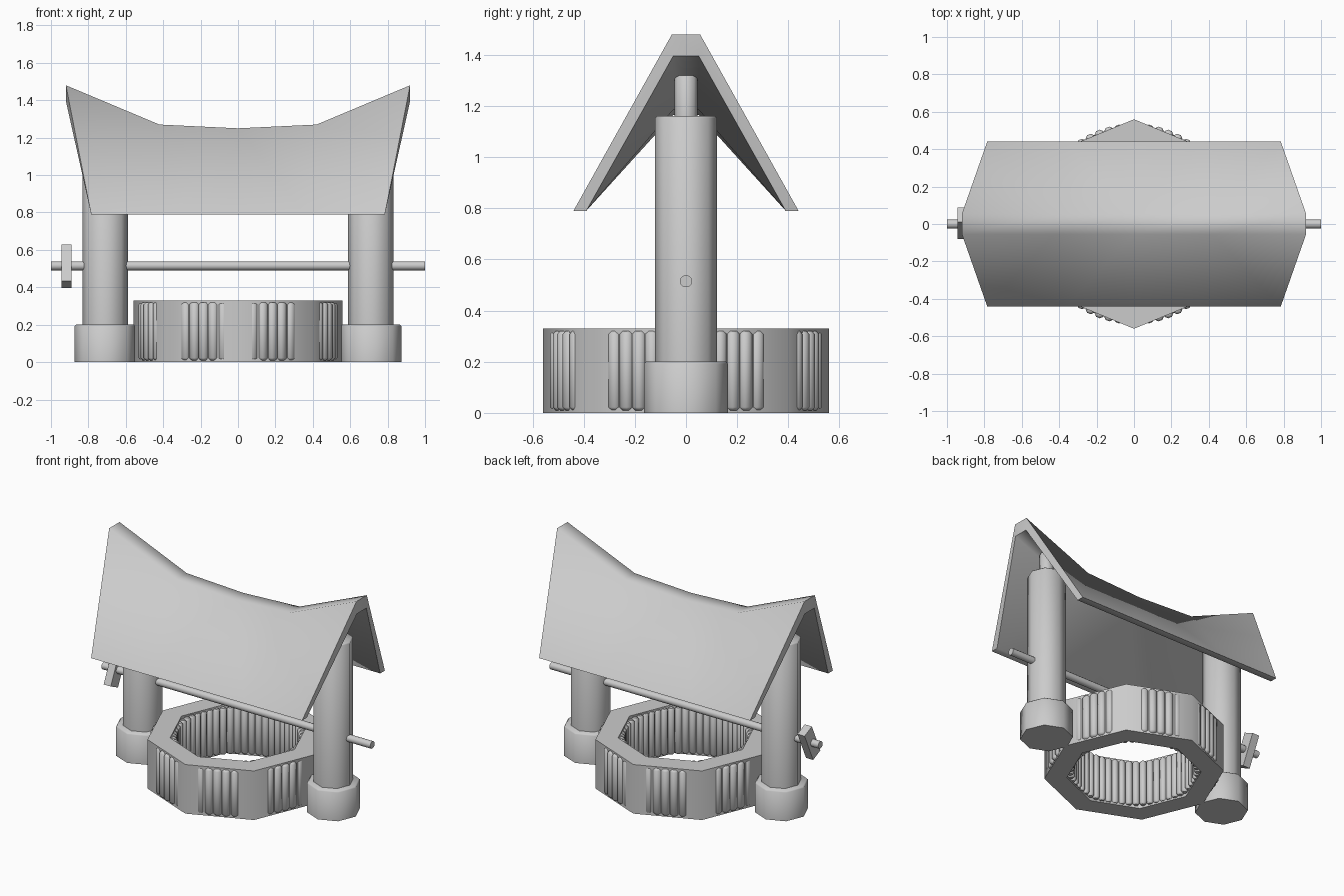
import bpy, bmesh
from math import radians, sin, cos, tau

cube = bpy.data.objects.get("Cube")
if cube:
    bpy.data.objects.remove(cube, do_unlink=True)

grey = bpy.data.materials.new("plain_grey")
grey.use_nodes = True
colour = (0.6, 0.6, 0.6, 1)
grey.diffuse_color = colour
grey.node_tree.nodes["Principled BSDF"].inputs["Base Color"].default_value = colour


def finish(name, bm, angle=50):
    """Turn a bmesh into a smooth-by-angle object."""
    bmesh.ops.recalc_face_normals(bm, faces=bm.faces)
    mesh = bpy.data.meshes.new(name)
    bm.to_mesh(mesh)
    bm.free()
    mesh.materials.append(grey)
    ob = bpy.data.objects.new(name, mesh)
    bpy.context.collection.objects.link(ob)
    bpy.ops.object.select_all(action='DESELECT')
    ob.select_set(True)
    bpy.context.view_layer.objects.active = ob
    bpy.ops.object.shade_smooth_by_angle(angle=radians(angle))
    return ob


def lathe(bm, profile, sides, x=0, y=0, closed=False):
    """Spin (radius, z) points about a vertical axis; cap the ends if open."""
    rings = [[bm.verts.new((x + r * cos(tau * i / sides), y + r * sin(tau * i / sides), z))
              for i in range(sides)] for r, z in profile]
    pairs = list(zip(rings, rings[1:]))
    if closed:
        pairs.append((rings[-1], rings[0]))
    else:
        bm.faces.new(rings[0])
        bm.faces.new(rings[-1])
    for a, b in pairs:
        for i in range(sides):
            j = (i + 1) % sides
            bm.faces.new((a[i], a[j], b[j], b[i]))


# Octagonal well wall
bm = bmesh.new()
lathe(bm, [(0.56, 0), (0.56, 0.33), (0.42, 0.33), (0.42, 0)], 8, closed=True)
finish("well_wall", bm)


# Rings of upright staves outside and inside the wall
def staves(name, count, ring, r):
    bm = bmesh.new()
    profile = [(r * 0.6, 0.01), (r, 0.022), (r, 0.308), (r * 0.6, 0.32)]
    for i in range(count):
        a = tau * (i + 0.5) / count
        lathe(bm, profile, 8, ring * cos(a), ring * sin(a))
    finish(name, bm)


staves("outer_staves", 60, 0.51, 0.028)
staves("inner_staves", 56, 0.395, 0.023)

# Posts with footings and top pegs
for side, x in (("left", 0.71), ("right", -0.71)):
    for part, r, z0, z1 in (("footing", 0.165, 0, 0.2), ("post", 0.122, 0.19, 1.16),
                            ("peg", 0.045, 1.15, 1.32)):
        bm = bmesh.new()
        lathe(bm, [(r, z0), (r, z1 - 0.008), (r - 0.008, z1)], 8, x)
        finish(f"{side}_{part}", bm)

# Axle through both posts
bm = bmesh.new()
lathe(bm, [(0.024, -1), (0.024, 1)], 12)
axle = finish("axle", bm)
axle.rotation_euler.y = radians(90)
axle.location.z = 0.515

# Tilted crank block on the right end of the axle
bm = bmesh.new()
bmesh.ops.create_cube(bm, size=1)
bmesh.ops.scale(bm, vec=(0.053, 0.085, 0.215), verts=bm.verts)
crank = finish("crank_block", bm, 30)
crank.rotation_euler.x = radians(-25)
crank.location = (-0.917, 0.003, 0.513)

# Sagging roof: each station gives ridge x, ridge z and eave x
stations = [(-0.92, 1.48, -0.785), (-0.42, 1.27, -0.36), (0, 1.25, 0),
            (0.42, 1.27, 0.36), (0.92, 1.48, 0.785)]
bm = bmesh.new()
loops = []
for rx, rz, ex in stations:
    inner = rz - 0.085
    section = [(ex, -0.44, 0.79), (rx, -0.055, rz), (rx, 0.055, rz), (ex, 0.44, 0.79),
               (ex, 0.39, 0.79), (rx, 0.05, inner), (rx, -0.05, inner), (ex, -0.39, 0.79)]
    loops.append([bm.verts.new(p) for p in section])
ridge = {1, 2, 5, 6}
for n, (a, b) in enumerate(zip(loops, loops[1:])):
    for i in range(8):
        j = (i + 1) % 8
        if (i in ridge) == (j in ridge):
            bm.faces.new((a[i], a[j], b[j], b[i]))
            continue
        # Slopes fold from the inner ridge point out to the eave corner
        top, low = (i, j) if i in ridge else (j, i)
        near, far = (b, a) if n < 2 else (a, b)
        bm.faces.new((near[top], far[low], near[low]))
        bm.faces.new((near[top], far[top], far[low]))
for end in (loops[0], loops[-1]):
    for i in range(3):
        bm.faces.new((end[i], end[i + 1], end[6 - i], end[7 - i]))
finish("roof", bm, 64)
